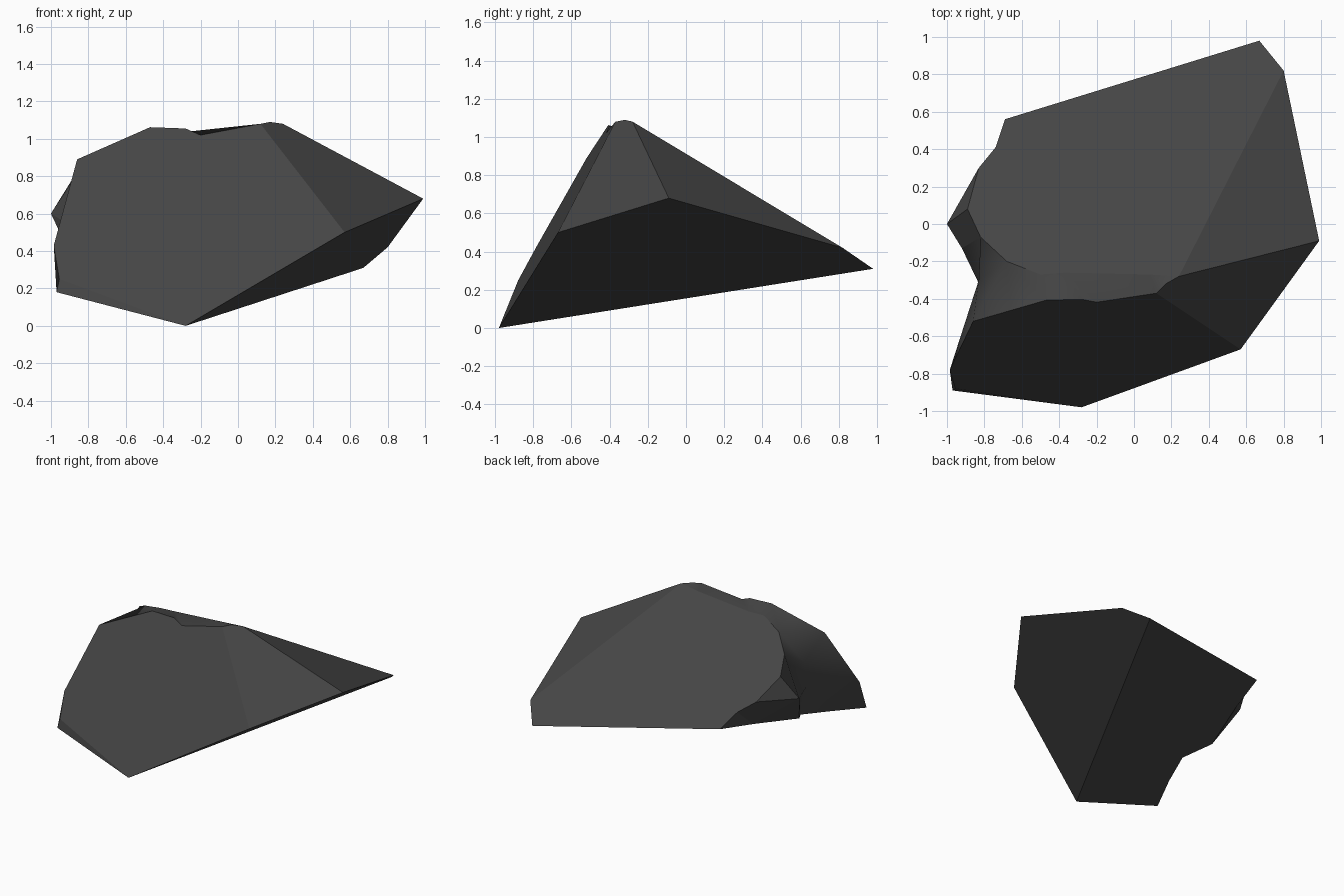
import bpy
import bmesh
from mathutils import Vector

default_cube = bpy.data.objects.get("Cube")
if default_cube:
    bpy.data.objects.remove(default_cube, do_unlink=True)


# The three broad cleavage planes of the rock
def on_top(x, y):
    return Vector((x, y, 0.887 + 0.066 * x - 0.634 * y))


def on_base(x, y):
    return Vector((x, y, 0.201 - 0.213 * x + 0.256 * y))


def on_front(x, z):
    return Vector((x, -0.973 + 0.046 * x + 0.553 * z, z))


# Main corners
toe = Vector((-0.28, -0.98, 0))
right_shoulder = on_front(0.57, 0.5)
right_tip = Vector((0.99, -0.09, 0.68))
back_bevel = on_top(0.8, 0.82)
back_tip = on_top(0.67, 0.98)
back_corner = on_top(-0.69, 0.56)
left_heel = Vector((-0.97, -0.89, 0.18))

# Crest: front lip, back lip and a small hump between them
lip_right = on_front(0.12, 1.08)
lip_dip = on_front(-0.2, 1.02)
lip_rise = on_front(-0.28, 1.055)
lip_left = on_front(-0.47, 1.062)
hump = Vector((0.17, -0.32, 1.09))
crest_right = on_top(0.24, -0.28)
crest_step = on_top(0.08, -0.27)
crest_mid = on_top(-0.37, -0.26)
crest_left = on_top(-0.5, -0.27)
crest_bend = on_top(-0.68, -0.2)
crest_end = on_top(-0.82, -0.07)

# Left edge of the front face
front_high = on_front(-0.86, 0.89)
front_wide = on_front(-0.985, 0.43)
front_low = on_front(-0.955, 0.25)

# Chipped spur at the back left
spur = Vector((-1, 0, 0.6))
spur_ridge = Vector((-0.92, -0.13, 0.55))
chip_back = on_top(-0.74, 0.41)
chip_mid = on_top(-0.83, 0.3)
chip_front = on_top(-0.89, 0.08)
base_chip = on_base(-0.76, 0.24)
base_spur = on_base(-0.88, -0.17)

# Hollow scooped from the left side
hollow_high = Vector((-0.83, -0.3, 0.73))
hollow_mid = Vector((-0.8, -0.38, 0.5))
hollow_base = on_base(-0.76, -0.36)
hollow_heel = on_base(-0.85, -0.62)

flat_faces = [
    # Underside, right flank and sloping back
    [toe, left_heel, hollow_heel, hollow_base, base_spur, base_chip,
     back_corner, back_tip],
    [toe, back_tip, back_bevel, right_tip, right_shoulder],
    [back_tip, back_corner, chip_back, chip_mid, chip_front, crest_end,
     crest_bend, crest_left, crest_mid, crest_step, crest_right, back_bevel],
    [right_tip, back_bevel, crest_right],
    # Front face, its lower bevel and the right facet
    [toe, right_shoulder, lip_right, lip_dip, lip_rise, lip_left,
     front_high, front_wide, front_low],
    [toe, front_low, left_heel],
    [right_shoulder, right_tip, crest_right, hump, lip_right],
    # Spur facets
    [spur, chip_front, chip_mid],
    [spur, chip_mid, chip_back, base_chip],
    [chip_back, back_corner, base_chip],
    [spur, base_chip, base_spur],
    [spur, base_spur, spur_ridge],
    [spur, spur_ridge, crest_end, chip_front],
]

smooth_faces = [
    # Worn crest
    [hump, crest_right, crest_step],
    [lip_right, hump, crest_step],
    [lip_right, crest_step, crest_mid, lip_dip],
    [lip_dip, crest_mid, lip_rise],
    [lip_rise, crest_mid, crest_left, lip_left],
    [lip_left, crest_left, crest_bend, front_high],
    # Scooped hollow
    [crest_bend, hollow_high, front_high],
    [crest_bend, crest_end, hollow_high],
    [crest_end, spur_ridge, hollow_mid, hollow_high],
    [spur_ridge, base_spur, hollow_base, hollow_mid],
    [hollow_high, hollow_mid, front_wide, front_high],
    [hollow_mid, hollow_base, hollow_heel, front_wide],
    [front_wide, hollow_heel, left_heel, front_low],
]

bm = bmesh.new()
corners = {}


def add_face(points, smooth):
    verts = []
    for point in points:
        key = tuple(point)
        if key not in corners:
            corners[key] = bm.verts.new(point)
        verts.append(corners[key])
    bm.faces.new(verts).smooth = smooth


for loop in flat_faces:
    add_face(loop, False)
for loop in smooth_faces:
    add_face(loop, True)
bmesh.ops.recalc_face_normals(bm, faces=bm.faces[:])

mesh = bpy.data.meshes.new("rock_shard")
bm.to_mesh(mesh)
bm.free()
rock = bpy.data.objects.new("rock_shard", mesh)
bpy.context.collection.objects.link(rock)

# Dark stone colour
stone = bpy.data.materials.new("dark_grey_stone")
stone.use_nodes = True
colour = (0.06, 0.06, 0.06, 1)
stone.diffuse_color = colour
shader = stone.node_tree.nodes["Principled BSDF"]
shader.inputs["Base Color"].default_value = colour
shader.inputs["Roughness"].default_value = 0.9
mesh.materials.append(stone)
